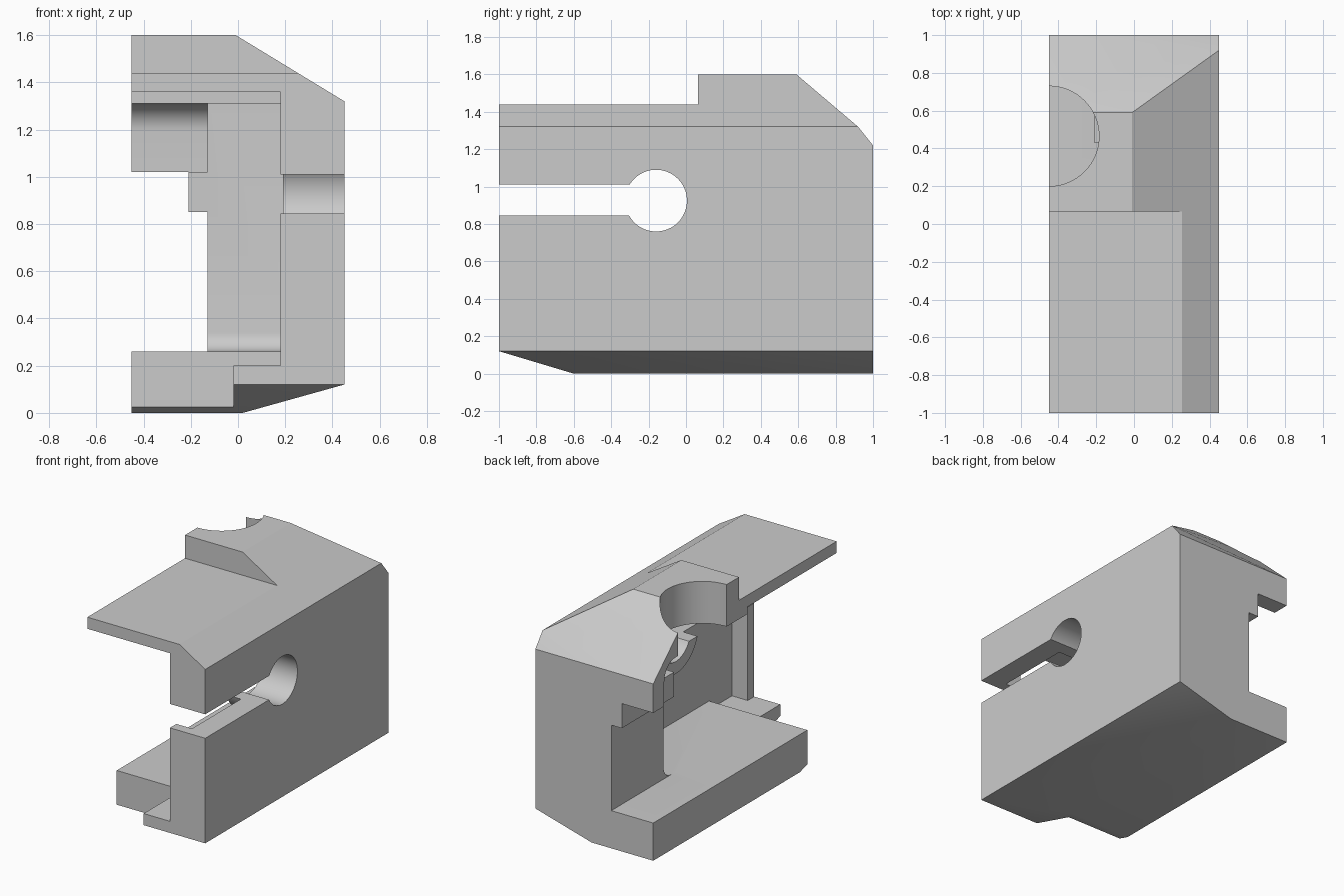
import bpy
import bmesh
import math
from mathutils import Vector

cube = bpy.data.objects.get("Cube")
if cube:
    bpy.data.objects.remove(cube, do_unlink=True)

grey = bpy.data.materials.new("plain_grey")
grey.use_nodes = True
colour = (0.6, 0.6, 0.6, 1)
grey.diffuse_color = colour
grey.node_tree.nodes["Principled BSDF"].inputs["Base Color"].default_value = colour


def make_object(name, bm):
    bmesh.ops.recalc_face_normals(bm, faces=bm.faces)
    mesh = bpy.data.meshes.new(name)
    bm.to_mesh(mesh)
    bm.free()
    mesh.materials.append(grey)
    ob = bpy.data.objects.new(name, mesh)
    bpy.context.collection.objects.link(ob)
    return ob


def hull(name, points):
    bm = bmesh.new()
    for p in points:
        bm.verts.new(p)
    bmesh.ops.convex_hull(bm, input=bm.verts)
    bmesh.ops.dissolve_limit(bm, angle_limit=0.01, verts=bm.verts, edges=bm.edges)
    return make_object(name, bm)


def extrude(name, points, direction):
    bm = bmesh.new()
    face = bm.faces.new([bm.verts.new(p) for p in points])
    new = bmesh.ops.extrude_face_region(bm, geom=[face], use_keep_orig=True)["geom"]
    verts = [v for v in new if isinstance(v, bmesh.types.BMVert)]
    bmesh.ops.translate(bm, verts=verts, vec=Vector(direction))
    return make_object(name, bm)


def side_prism(name, profile, x0, x1):
    """Extrude a (y, z) profile across the width."""
    return extrude(name, [(x0, y, z) for y, z in profile], (x1 - x0, 0, 0))


def box(name, x0, x1, y0, y1, z0, z1):
    return side_prism(name, [(y0, z0), (y1, z0), (y1, z1), (y0, z1)], x0, x1)


def arc(cx, cy, r, start, end, steps):
    angles = [math.radians(start + (end - start) * i / steps) for i in range(steps + 1)]
    return [(cx + r * math.cos(a), cy + r * math.sin(a)) for a in angles]


def circle(cx, cy, r):
    return arc(cx, cy, r, 0, 360, 64)[:-1]


def combine(target, tool, operation="DIFFERENCE"):
    mod = target.modifiers.new(tool.name, "BOOLEAN")
    mod.operation = operation
    mod.solver = "EXACT"
    mod.object = tool
    bpy.ops.object.select_all(action="DESELECT")
    bpy.context.view_layer.objects.active = target
    target.select_set(True)
    bpy.ops.object.modifier_apply(modifier=mod.name)
    bpy.data.objects.remove(tool, do_unlink=True)


# Outer block with sloped roof edges and chamfered underside
W = 0.45
body = hull("housing_half", [
    (-W, -1, 1.6), (-0.01, -1, 1.6), (-W, 0.59, 1.6), (-0.01, 0.59, 1.6),
    (W, -1, 1.32), (W, 0.92, 1.32), (W, 1, 1.22), (-W, 1, 1.22),
    (W, -1, 0.12), (-W, -1, 0.12), (W, 1, 0.12),
    (-W, -0.6, 0), (0.02, -0.6, 0), (0.02, 1, 0), (-W, 1, 0)])

# Lowered front part of the roof
combine(body, box("roof_step", -1, 1, -1.2, 0.065, 1.44, 1.8))

# Inner chamber with a fillet at the foot of the rear wall
chamber = [(-0.93, 0.2), (-0.68, 0.2), (-0.68, 0.26)]
chamber += arc(0.35, 0.34, 0.08, -90, 0, 8)
chamber += [(0.43, 1.31), (-0.03, 1.31), (-0.03, 1.36), (-0.93, 1.36)]
combine(body, side_prism("chamber", chamber, -1, 0.3))

# Rear passage under the hanging lip
passage = [(0.3, 0.26), (1.2, 0.26), (1.2, 1.02), (0.88, 1.02)]
passage += arc(0.76, 1.19, 0.12, 0, 90, 10) + [(0.3, 1.31)]
combine(body, side_prism("passage", passage, -1, -0.13))

# Front opening, floor notch and round roof hole
combine(body, box("front_opening", -1, 0.18, -1.2, -0.9, 0.2, 1.36))
combine(body, box("floor_notch", -1, -0.02, -1.2, -0.68, -0.2, 0.5))
hole = [(x, y, 1.15) for x, y in circle(-W, 0.465, 0.265)]
combine(body, extrude("roof_hole", hole, (0, 0, 1)))

# Rib on the rear wall and boss around the keyhole
combine(body, box("rear_rib", -0.21, -0.1, 0.43, 1, 0.85, 1.02), "UNION")
combine(body, side_prism("boss", circle(-0.16, 0.925, 0.25), 0.19, 0.35), "UNION")

# Keyhole slot through the side wall
combine(body, side_prism("keyhole", circle(-0.16, 0.925, 0.165), 0.1, 0.6))
combine(body, box("slot", 0.1, 0.6, -1.2, -0.2, 0.845, 1.01))

bpy.ops.object.select_all(action="DESELECT")
body.select_set(True)
bpy.context.view_layer.objects.active = body
bpy.ops.object.shade_smooth_by_angle(angle=math.radians(25))
